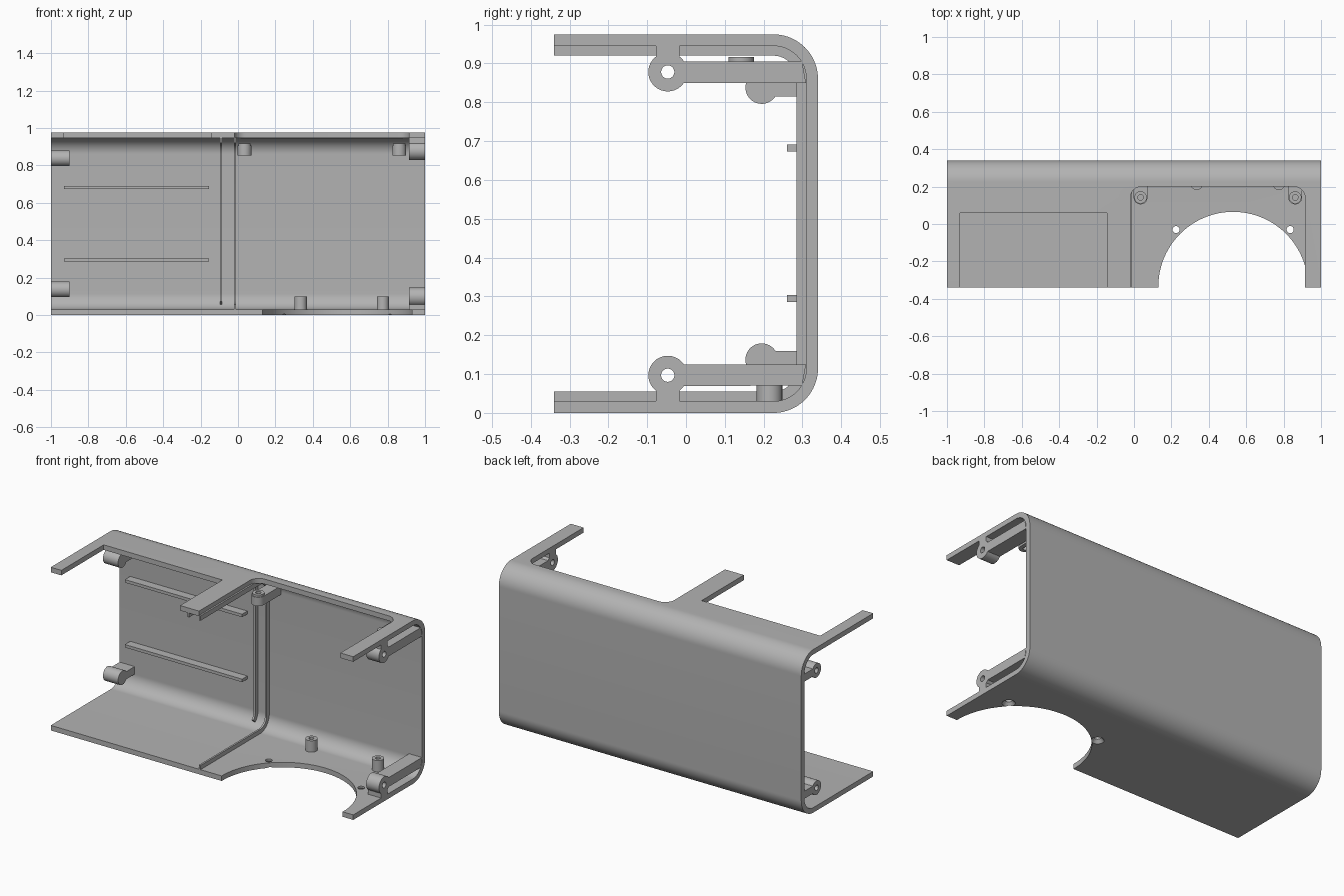
import bpy, bmesh, math
from mathutils import Matrix, Vector

HEIGHT, WALL, BEND = 0.975, 0.03, 0.115
BACK, FRONT = 0.34, -0.34

if "Cube" in bpy.data.objects:
    bpy.data.objects.remove(bpy.data.objects["Cube"], do_unlink=True)

grey = bpy.data.materials.new("plain grey")
grey.use_nodes = True
grey.diffuse_color = (0.45, 0.45, 0.45, 1)
grey.node_tree.nodes["Principled BSDF"].inputs["Base Color"].default_value = grey.diffuse_color


def finish(name, bm):
    bmesh.ops.recalc_face_normals(bm, faces=bm.faces)
    mesh = bpy.data.meshes.new(name)
    bm.to_mesh(mesh)
    bm.free()
    mesh.materials.append(grey)
    obj = bpy.data.objects.new(name, mesh)
    bpy.context.collection.objects.link(obj)
    return obj


def prism(name, outline, axis, a, b):
    """Extrude an outline in (y, z) along x, or in (x, y) along z."""
    bm = bmesh.new()
    place = (lambda p: (a, p[0], p[1])) if axis == "x" else (lambda p: (p[0], p[1], a))
    face = bm.faces.new([bm.verts.new(place(p)) for p in outline])
    moved = bmesh.ops.extrude_face_region(bm, geom=[face])["geom"]
    step = Vector((b - a, 0, 0)) if axis == "x" else Vector((0, 0, b - a))
    bmesh.ops.translate(bm, vec=step, verts=[v for v in moved if isinstance(v, bmesh.types.BMVert)])
    return finish(name, bm)


def arc(cx, cy, r, start, end, n=24):
    angles = [math.radians(start + (end - start) * i / n) for i in range(n + 1)]
    return [(cx + r * math.cos(t), cy + r * math.sin(t)) for t in angles]


def circle(cx, cy, r, n=48):
    return arc(cx, cy, r, 0, 360, n)[:-1]


def rect(u0, v0, u1, v1):
    return [(u0, v0), (u1, v0), (u1, v1), (u0, v1)]


def cone(name, x, y, z0, z1, r0, r1):
    bm = bmesh.new()
    bmesh.ops.create_cone(bm, cap_ends=True, segments=40, radius1=r0, radius2=r1, depth=z1 - z0,
                          matrix=Matrix.Translation((x, y, (z0 + z1) / 2)))
    return finish(name, bm)


def cut(obj, *cutters):
    for c in cutters:
        mod = obj.modifiers.new("cut", "BOOLEAN")
        mod.operation, mod.solver, mod.object = "DIFFERENCE", "EXACT", c
        bpy.context.view_layer.objects.active = obj
        bpy.ops.object.modifier_apply(modifier=mod.name)
        bpy.data.objects.remove(c, do_unlink=True)
    return obj


def flip(points):
    return [(y, HEIGHT - z) for y, z in points]


def wall_path(inset, whole=True):
    """C-shaped path running inside the outer skin."""
    low = arc(BACK - BEND, BEND, BEND - inset, -90 if whole else -45, 0, 20)
    high = flip(arc(BACK - BEND, BEND, BEND - inset, -90, 0, 20))[::-1]
    start = [(FRONT, inset)] if whole else []
    return start + low + high + [(FRONT, HEIGHT - inset)]


def band(name, d0, d1, x0, x1, whole=True):
    return prism(name, wall_path(d0, whole) + wall_path(d1, whole)[::-1], "x", x0, x1)


parts = []

# Bent shell with its openings
shell = band("shell", 0, WALL, -1, 1)
rounded = [(-0.02, -0.4), (0.915, -0.4)] + arc(0.855, 0.14, 0.06, 0, 90, 10) + arc(0.04, 0.14, 0.06, 90, 180, 10)
cut(shell,
    prism("left_window", rect(-0.93, -0.4, -0.145, 0.06), "z", 0.9, 1.1),
    prism("right_window", rounded, "z", 0.9, 1.1),
    prism("round_notch", circle(0.53, -0.335, 0.4, 96), "z", -0.1, 0.1))
for x in (0.225, 0.835):
    cut(shell, prism("screw_hole", circle(x, -0.03, 0.019, 40), "z", -0.1, 0.1),
        cone("countersink", x, -0.03, -0.002, 0.02, 0.037, 0.018))
parts.append(shell)

# Divider ribs
parts.append(band("long_rib", WALL - 0.004, 0.055, -0.021, -0.010))
parts.append(band("short_rib", WALL - 0.004, 0.055, -0.097, -0.085, False))

# Shelf rails on the back wall
for name, z in (("lower_rail", 0.285), ("upper_rail", 0.673)):
    parts.append(prism(name, rect(0.26, z, 0.314, z + 0.018), "x", -0.93, -0.155))

# Hinge arms at the left end and pivot knobs at the right end
hy, hz = -0.047, 0.097
arm = [(-0.077, 0.027), (-0.017, 0.027)] + arc(hy, hz, 0.05, -53, -33, 4)
arm += [(0.299, 0.07), (0.309, 0.125)] + arc(hy, hz, 0.05, 34, 233, 40)
ky, kz = 0.195, 0.137
knob = [(0.311, 0.115), (0.311, 0.16)] + arc(ky, kz, 0.042, 33, 328, 40)
for level, side in (("lower", lambda p: p), ("upper", flip)):
    hinge = prism(level + "_hinge_arm", side(arm), "x", 0.915, 1)
    parts.append(cut(hinge, prism("pin_hole", side(circle(hy, hz, 0.017)), "x", 0.8, 1.1)))
    pivot = prism(level + "_pivot_knob", side(knob), "x", -1, -0.9)
    parts.append(cut(pivot, prism("pivot_hole", side(circle(ky, kz, 0.016)), "x", -1.1, -0.92)))

# Screw tabs beneath the rounded window
for i, x in enumerate((0.035, 0.862)):
    tab = prism(f"screw_tab_{i + 1}",
                [(x + 0.037, 0.301), (x - 0.037, 0.301)] + arc(x, 0.142, 0.037, 180, 360), "z", 0.853, 0.905)
    cut(tab, prism("tab_hole", circle(x, 0.142, 0.015), "z", 0.8, 1))
    boss = prism(f"tab_boss_{i + 1}", circle(x, 0.142, 0.033), "z", 0.9, 0.917)
    cut(boss, prism("boss_hole", circle(x, 0.142, 0.015), "z", 0.8, 1))
    parts += [tab, boss]

# Standing posts on the floor
for i, x in enumerate((0.335, 0.775)):
    post = prism(f"floor_post_{i + 1}", circle(x, 0.215, 0.033), "z", 0.02, 0.098)
    parts.append(cut(post, prism("post_hole", circle(x, 0.215, 0.014), "z", 0.05, 0.2)))

# Smooth the bends and keep crisp edges
bpy.ops.object.select_all(action="DESELECT")
for p in parts:
    p.select_set(True)
bpy.context.view_layer.objects.active = shell
bpy.ops.object.shade_smooth_by_angle(angle=math.radians(30))
